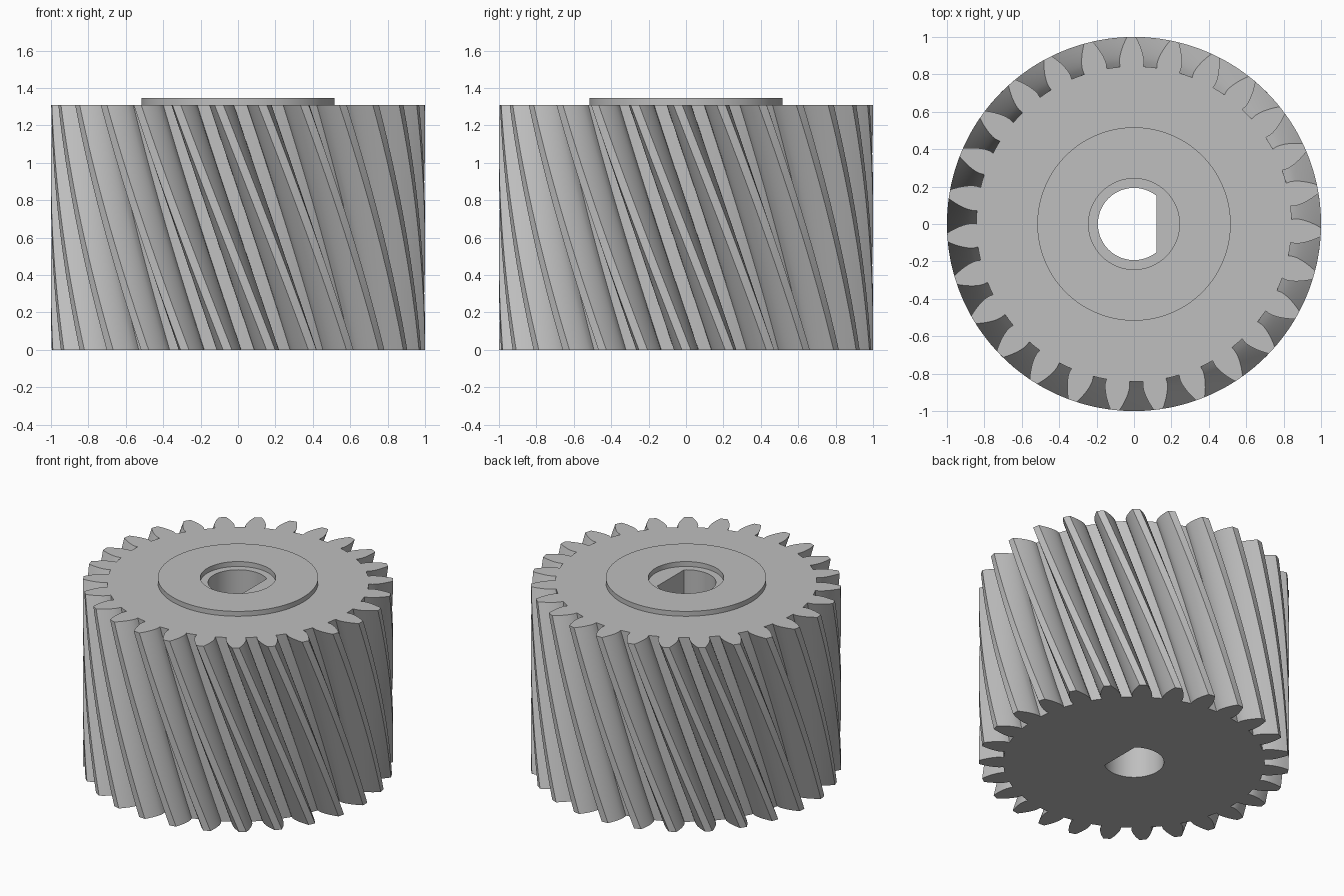
import bpy, bmesh
from math import sin, cos, tan, acos, radians, degrees, pi

cube = bpy.data.objects.get("Cube")
if cube:
    bpy.data.objects.remove(cube, do_unlink=True)

TEETH = 27
PITCH = 360 / TEETH
ROOT_R, PITCH_R, TIP_R = 0.843, 0.931, 1.0
BASE_R = 0.868
GEAR_TOP, HUB_TOP = 1.31, 1.345
TWIST = radians(29.3)          # total helix turn from top to bottom
TOOTH_PHASE = 90.8             # direction of one tooth on the top face

steel = bpy.data.materials.new("light_grey_metal")
steel.use_nodes = True
GREY = (0.52, 0.52, 0.52, 1)
steel.diffuse_color = GREY
steel.node_tree.nodes["Principled BSDF"].inputs["Base Color"].default_value = GREY


def polar(r, a):
    return (r * cos(a), r * sin(a))


def circle(r, count):
    return [polar(r, 2 * pi * i / count) for i in range(count)]


def involute(r):
    a = acos(min(1, BASE_R / r))
    return degrees(tan(a) - a)


def half_tooth(r):
    """Half the angular tooth width, in degrees, at radius r."""
    return PITCH / 4 + involute(PITCH_R) - involute(max(r, BASE_R))


def gear_outline():
    steps = 6
    radii = [ROOT_R] + [BASE_R + (TIP_R - BASE_R) * i / steps for i in range(steps + 1)]
    flank = [(r, half_tooth(r)) for r in radii]
    flank[0] = (ROOT_R, half_tooth(ROOT_R) - 0.15)
    tooth = [(r, -w) for r, w in flank] + [(TIP_R, 0)]
    tooth += [(r, w) for r, w in reversed(flank)] + [(ROOT_R, PITCH / 2)]
    return [polar(r, radians(TOOTH_PHASE + PITCH * k + a))
            for k in range(TEETH) for r, a in tooth]


def d_bore(r, flat_x, count):
    start = acos(flat_x / r)
    sweep = 2 * (pi - start)
    return [polar(r, start + sweep * i / count) for i in range(count + 1)]


def wall(bm, outline, z0, z1, layers, twist):
    """Skin an outline from z0 to z1; return its bottom and top edges."""
    rings = []
    for k in range(layers + 1):
        t = k / layers
        a = twist * (1 - t)
        rings.append([bm.verts.new((x * cos(a) - y * sin(a),
                                    x * sin(a) + y * cos(a),
                                    z0 + (z1 - z0) * t)) for x, y in outline])
    n = len(outline)
    for low, high in zip(rings, rings[1:]):
        for i in range(n):
            j = (i + 1) % n
            bm.faces.new((low[i], low[j], high[j], high[i]))
    return [[bm.edges.get((ring[i], ring[(i + 1) % n])) for i in range(n)]
            for ring in (rings[0], rings[-1])]


def hollow_solid(name, outer, inner, z0, z1, layers=1, twist=0):
    bm = bmesh.new()
    outer_ends = wall(bm, outer, z0, z1, layers, twist)
    inner_ends = wall(bm, inner, z0, z1, 1, 0)
    for a, b, up in zip(outer_ends, inner_ends, (-1, 1)):
        bmesh.ops.triangle_fill(bm, edges=a + b, use_beauty=True, normal=(0, 0, up))
    bmesh.ops.recalc_face_normals(bm, faces=bm.faces)
    mesh = bpy.data.meshes.new(name)
    bm.to_mesh(mesh)
    bm.free()
    mesh.materials.append(steel)
    obj = bpy.data.objects.new(name, mesh)
    bpy.context.collection.objects.link(obj)
    bpy.ops.object.select_all(action="DESELECT")
    obj.select_set(True)
    bpy.context.view_layer.objects.active = obj
    bpy.ops.object.shade_smooth_by_angle(angle=radians(25))
    return obj


# Helical toothed body with a D-shaped shaft hole
hollow_solid("helical_gear_body", gear_outline(), d_bore(0.193, 0.12, 64),
             0, GEAR_TOP, layers=28, twist=TWIST)

# Raised flat ring on the top face, around the hole
hollow_solid("hub_ring", circle(0.517, 128), circle(0.243, 96),
             GEAR_TOP - 0.01, HUB_TOP)
